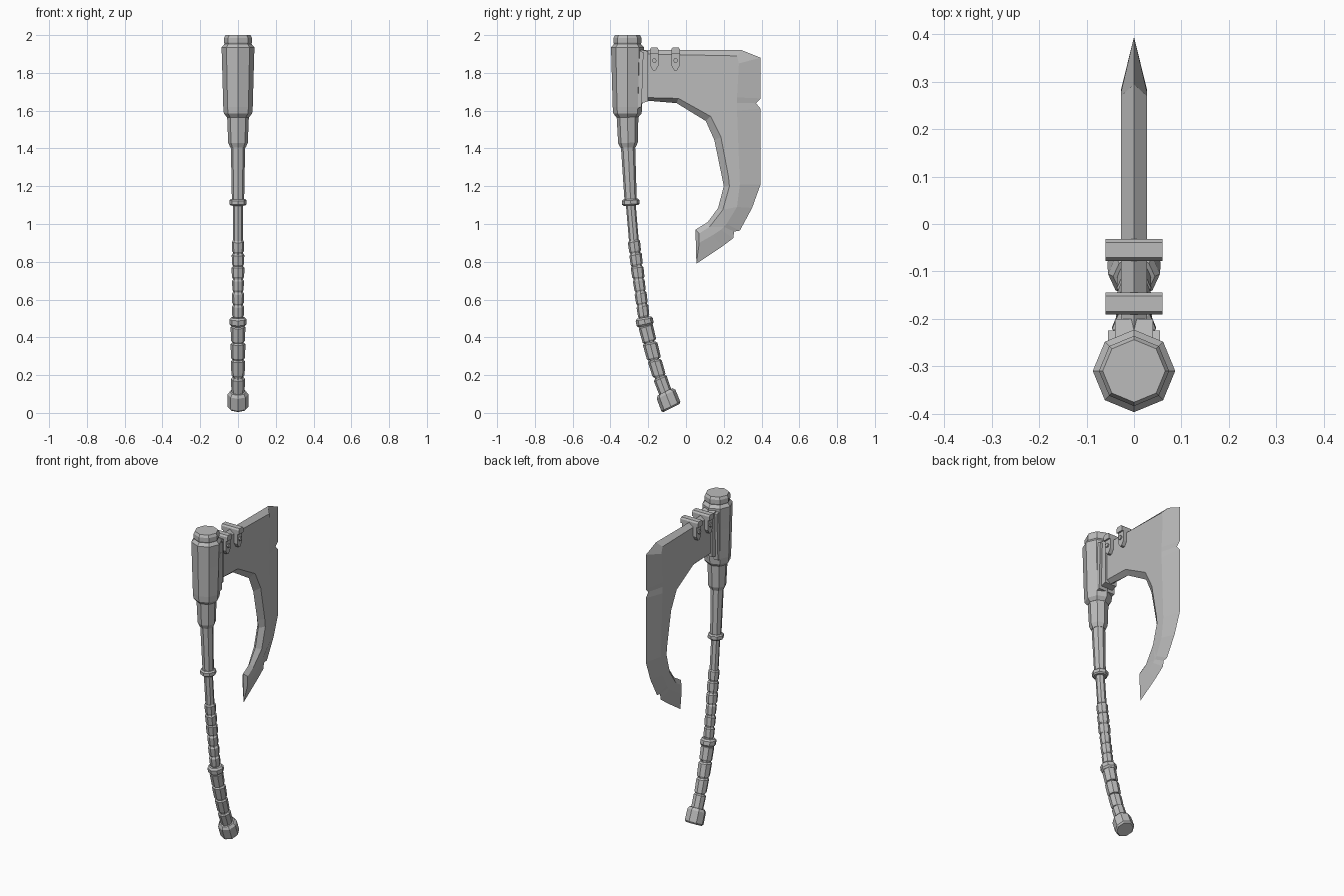
import bpy, bmesh, math, random
from mathutils import Vector

random.seed(4)
if "Cube" in bpy.data.objects:
    bpy.data.objects.remove(bpy.data.objects["Cube"])

steel = bpy.data.materials.new("grey_steel")
grey = (0.5, 0.5, 0.5, 1)
steel.use_nodes = True
steel.diffuse_color = grey
steel.node_tree.nodes["Principled BSDF"].inputs["Base Color"].default_value = grey

# Centre line of the bent handle: (z, y)
PATH = [(0, -0.067), (0.1, -0.106), (0.2, -0.143), (0.3, -0.173), (0.48, -0.219),
        (0.7, -0.25), (0.9, -0.275), (1.1, -0.292), (1.4, -0.307), (1.6, -0.31), (2, -0.31)]


def centre(z):
    pairs = list(zip(PATH, PATH[1:]))
    (z0, y0), (z1, y1) = next((p for p in pairs if z <= p[1][0]), pairs[-1])
    return Vector((0, y0 + (y1 - y0) * (z - z0) / (z1 - z0), z))


def finish(name, bm):
    bmesh.ops.recalc_face_normals(bm, faces=bm.faces)
    mesh = bpy.data.meshes.new(name)
    bm.to_mesh(mesh)
    bm.free()
    mesh.materials.append(steel)
    obj = bpy.data.objects.new(name, mesh)
    bpy.context.collection.objects.link(obj)


def bridge(bm, a, b):
    for i in range(len(a)):
        j = (i + 1) % len(a)
        bm.faces.new((a[i], a[j], b[j], b[i]))


def loft(name, profile, lean=0, sides=8):
    """Faceted rings of (height, radius) stacked along the handle line."""
    bm = bmesh.new()
    rings = []
    for z, r in profile:
        axis = (centre(z + 0.04) - centre(z - 0.04)).normalized()
        axis = (axis + Vector((0, lean, 0))).normalized()
        across = Vector((1, 0, 0))
        side = axis.cross(across)
        ring = []
        for k in range(sides):
            a = math.tau * k / sides
            ring.append(bm.verts.new(centre(z) + r * (across * math.cos(a) + side * math.sin(a))))
        rings.append(ring)
    for a, b in zip(rings, rings[1:]):
        bridge(bm, a, b)
    bm.faces.new(rings[0])
    bm.faces.new(rings[-1])
    finish(name, bm)


def slab(name, outline, x0, x1):
    """Plate with a (y, z) outline between two x positions."""
    bm = bmesh.new()
    a, b = [[bm.verts.new((x, y, z)) for y, z in outline] for x in (x0, x1)]
    bridge(bm, a, b)
    bm.faces.new(a)
    bm.faces.new(b)
    finish(name, bm)


# Head and upper handle
loft("head_cap", [(1.93, 0.062), (1.96, 0.074), (1.985, 0.074), (2, 0.066)])
loft("head_barrel", [(1.565, 0.058), (1.585, 0.075), (1.62, 0.078), (1.8, 0.083),
                     (1.935, 0.087), (1.955, 0.07)])
loft("head_collar", [(1.405, 0.041), (1.43, 0.052), (1.58, 0.058)])
loft("upper_shaft", [(1.1, 0.032), (1.42, 0.038)])
loft("upper_ring", [(1.098, 0.038), (1.105, 0.046), (1.125, 0.046), (1.132, 0.038)])
loft("lower_shaft", [(z / 10, 0.026) for z in range(1, 12)])


# Grip wraps: short slightly uneven bands on both sides of the middle ring
def wraps(name, bottom, top, count, radius):
    step = (top - bottom) / count
    for i in range(count):
        z = bottom + i * step
        r = radius * random.uniform(0.96, 1.06)
        loft(f"{name}_{i + 1}", [(z + 0.002, r * 0.85), (z + 0.01, r),
                                (z + step - 0.01, r * 1.04), (z + step - 0.002, r * 0.85)],
             lean=random.uniform(-0.12, 0.12))


wraps("upper_wrap", 0.505, 0.915, 6, 0.031)
wraps("lower_wrap", 0.1, 0.465, 4, 0.036)
loft("grip_ring", [(0.46, 0.037), (0.47, 0.046), (0.495, 0.046), (0.505, 0.037)])
loft("pommel", [(0.026, 0.048), (0.034, 0.056), (0.098, 0.055), (0.112, 0.044)], lean=-0.1)

# Blade: thin outer edge (y, z) with the matching corner of the thick inner area
BLADE = [
    ((-0.23, 1.92), (-0.23, 1.9)), ((0.295, 1.92), (0.27, 1.89)),
    ((0.395, 1.88), (0.28, 1.85)), ((0.395, 1.665), (0.27, 1.67)),
    ((0.37, 1.64), (0.27, 1.64)), ((0.395, 1.61), (0.27, 1.6)),
    ((0.395, 1.21), (0.285, 1.21)), ((0.35, 1.085), (0.27, 1.09)),
    ((0.285, 0.965), (0.215, 1)), ((0.255, 0.96), (0.2, 0.985)),
    ((0.25, 0.925), (0.185, 0.97)), ((0.19, 0.88), (0.14, 0.94)),
    ((0.055, 0.79), (0.07, 0.9)), ((0.05, 0.97), (0.07, 0.95)),
    ((0.115, 1.01), (0.125, 0.985)), ((0.17, 1.085), (0.195, 1.075)),
    ((0.2, 1.2), (0.23, 1.2)), ((0.19, 1.25), (0.225, 1.25)),
    ((0.15, 1.445), (0.185, 1.46)), ((0.105, 1.545), (0.13, 1.57)),
    ((-0.05, 1.64), (-0.04, 1.665)), ((-0.23, 1.655), (-0.23, 1.67))]
bm = bmesh.new()
edge = [bm.verts.new((0, *outer)) for outer, inner in BLADE]
for s in (-1, 1):
    flat = [bm.verts.new((s * (0.027 if inner[1] > 1.05 else 0.018), *inner))
            for outer, inner in BLADE]
    bridge(bm, edge, flat)
    cheek = bm.faces.new(flat)
    cheek.normal_update()
    bmesh.ops.triangulate(bm, faces=[cheek])
finish("blade", bm)

# Stepped socket joining the blade to the head
slab("socket_base", [(-0.3, 1.6), (-0.235, 1.62), (-0.225, 1.91), (-0.3, 1.93)], -0.055, 0.055)
slab("socket_lip", [(-0.25, 1.635), (-0.2, 1.65), (-0.2, 1.915), (-0.25, 1.925)], -0.04, 0.04)

# Two straps over the top of the blade, with pointed ends and rivets
for n, y in (("rear", -0.168), ("front", -0.055)):
    w = 0.023
    slab(f"{n}_strap_top", [(y - w, 1.9), (y + w, 1.9), (y + w, 1.925), (y + w * 0.7, 1.935),
                            (y - w * 0.7, 1.935), (y - w, 1.925)], -0.06, 0.06)
    for side, s in (("left", 1), ("right", -1)):
        slab(f"{n}_strap_{side}", [(y - w, 1.91), (y - w, 1.84), (y - w * 0.3, 1.813),
                                   (y + w * 0.3, 1.813), (y + w, 1.84), (y + w, 1.91)],
             s * 0.025, s * 0.05)
        hexagon = [(y + 0.013 * math.cos(math.tau * k / 6), 1.865 + 0.013 * math.sin(math.tau * k / 6))
                   for k in range(6)]
        slab(f"{n}_rivet_{side}", hexagon, s * 0.045, s * 0.058)
